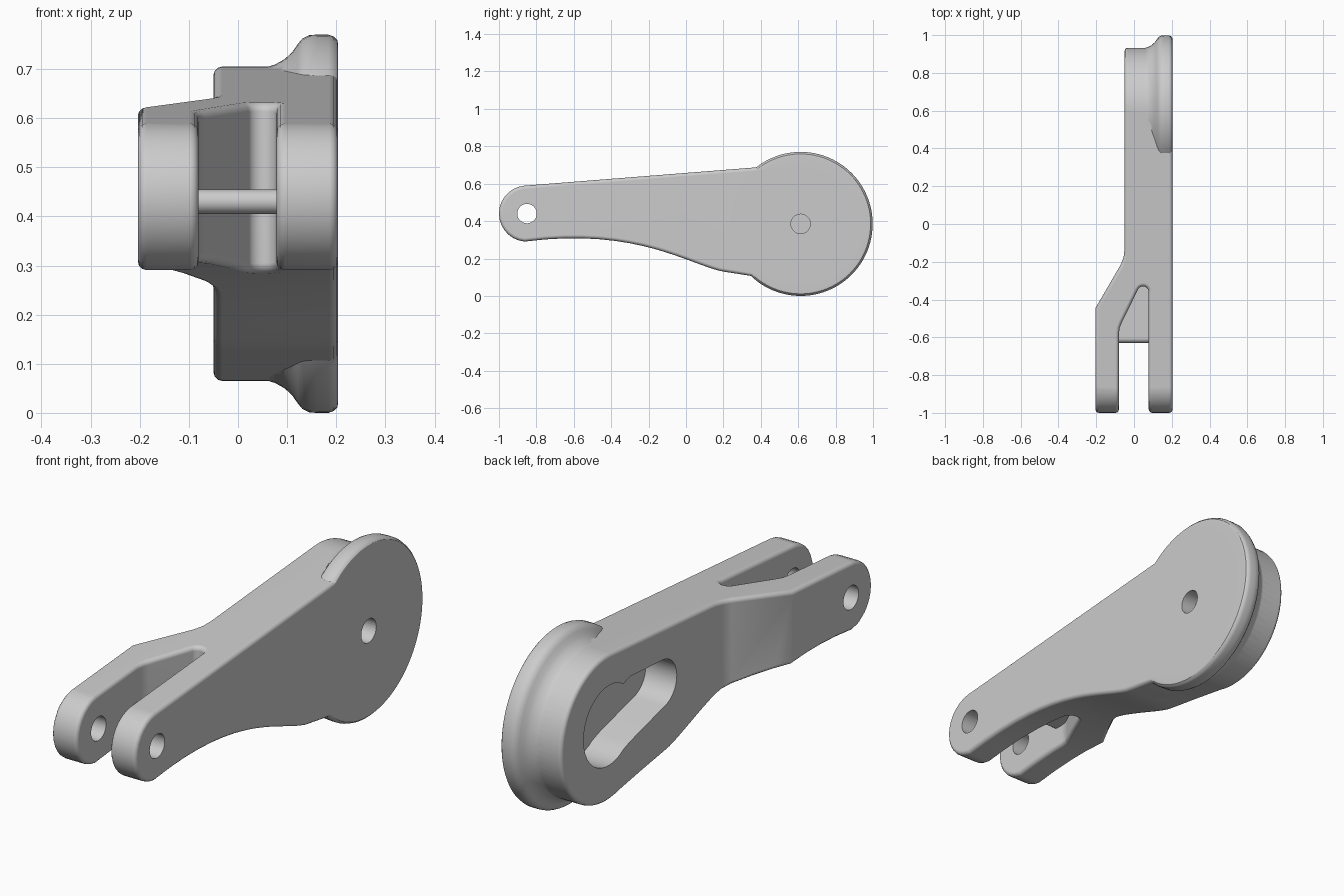
import bpy, bmesh, math
from mathutils import Vector, Matrix

cube = bpy.data.objects.get("Cube")
if cube:
    bpy.data.objects.remove(cube)

grey = bpy.data.materials.new("plain grey")
grey.use_nodes = True
GREY = (0.6, 0.6, 0.6, 1)
grey.diffuse_color = GREY
grey.node_tree.nodes["Principled BSDF"].inputs["Base Color"].default_value = GREY

PIVOT = (0.613, 0.385)   # y, z of the disc centre
PIN = (-0.85, 0.44)      # y, z of the fork eye


def arc(centre, r, start, end, n):
    """Points on an arc, angles in degrees."""
    angles = [math.radians(start + (end - start) * i / n) for i in range(n + 1)]
    return [(centre[0] + r * math.cos(a), centre[1] + r * math.sin(a)) for a in angles]


def bezier(p0, p1, p2, p3, n):
    """Inner points of a cubic curve."""
    out = []
    for i in range(1, n):
        t = i / n
        s = 1 - t
        out.append(tuple(s**3 * a + 3 * s * s * t * b + 3 * s * t * t * c + t**3 * d
                         for a, b, c, d in zip(p0, p1, p2, p3)))
    return out


def prism(name, points, axis, low, high):
    """Extrude a profile along x (points are y, z) or z (points are x, y)."""
    bm = bmesh.new()
    place = (lambda p: (low, *p)) if axis == "x" else (lambda p: (*p, low))
    face = bm.faces.new([bm.verts.new(place(p)) for p in points])
    new = bmesh.ops.extrude_face_region(bm, geom=[face])["geom"]
    move = Vector((high - low, 0, 0)) if axis == "x" else Vector((0, 0, high - low))
    bmesh.ops.translate(bm, verts=[v for v in new if isinstance(v, bmesh.types.BMVert)], vec=move)
    return finish(name, bm)


def lathe(name, profile, steps):
    """Spin (x, radius) points round the disc axis."""
    bm = bmesh.new()
    verts = [bm.verts.new((x, 0, r)) for x, r in profile]
    edges = [bm.edges.new(pair) for pair in zip(verts, verts[1:])]
    bmesh.ops.spin(bm, geom=verts + edges, cent=(0, 0, 0), axis=(1, 0, 0),
                   angle=math.tau, steps=steps)
    bmesh.ops.remove_doubles(bm, verts=bm.verts, dist=1e-5)
    bmesh.ops.translate(bm, verts=bm.verts, vec=(0, *PIVOT))
    return finish(name, bm)


def finish(name, bm):
    bmesh.ops.recalc_face_normals(bm, faces=bm.faces)
    mesh = bpy.data.meshes.new(name)
    bm.to_mesh(mesh)
    bm.free()
    mesh.materials.append(grey)
    ob = bpy.data.objects.new(name, mesh)
    bpy.context.collection.objects.link(ob)
    return ob


def bake(ob):
    """Turn the modifiers into plain mesh."""
    bpy.context.view_layer.update()
    done = ob.evaluated_get(bpy.context.evaluated_depsgraph_get())
    mesh = bpy.data.meshes.new_from_object(done)
    ob.modifiers.clear()
    ob.data = mesh


def combine(ob, other, operation):
    mod = ob.modifiers.new(operation, "BOOLEAN")
    mod.operation, mod.solver, mod.object = operation, "EXACT", other
    bake(ob)
    bpy.data.objects.remove(other)


# Arm seen from the side: fork eye, curved underside, round tail
tip, tail = arc(PIN, 0.15, 95, 265, 14), arc(PIVOT, 0.32, -105, 95, 40)
side = tip + bezier(tip[-1], (-0.25, 0.37), (0.02, 0.16), (0.22, 0.125), 16)
side += [(0.22, 0.127), (0.36, 0.105)] + tail
arm = prism("lever_arm", side, "x", -0.204, 0.204)

# Arm seen from above: straight plate, offset prong and rounded fork gap
plan = [(0.204, -1.2), (0.204, 1.2), (-0.05, 1.2), (-0.05, -0.13),
        (-0.055, -0.175), (-0.07, -0.215), (-0.204, -0.445), (-0.204, -1.2),
        (-0.08, -1.2), (-0.08, -0.58), (-0.076, -0.55), (-0.066, -0.525)]
plan += arc((0.048, -0.36), 0.03, 150, 0, 8) + [(0.078, -1.2)]
cutter = prism("plan_cutter", plan, "z", -0.2, 1.2)
combine(arm, cutter, "INTERSECT")

# Soften the outer edges
bevel = arm.modifiers.new("soft_edges", "BEVEL")
bevel.width, bevel.segments = 0.018, 3
bevel.limit_method, bevel.angle_limit = "ANGLE", math.radians(50)
bevel.use_clamp_overlap = False
bake(arm)

# Round flange with a flared neck
flange = [(0.03, 0), (0.03, 0.31), (0.055, 0.318), (0.075, 0.324), (0.095, 0.335),
          (0.11, 0.349), (0.122, 0.366), (0.131, 0.377), (0.145, 0.384),
          (0.16, 0.385), (0.184, 0.385), (0.195, 0.381), (0.202, 0.374),
          (0.204, 0.365), (0.204, 0)]
combine(arm, lathe("flange", flange, 96), "UNION")

# Thin web between the prongs, with a rounded front
web = arc((-0.605, 0.43), 0.025, 90, 270, 8) + [(-0.3, 0.405), (-0.3, 0.455)]
combine(arm, prism("fork_web", web, "x", -0.1, 0.1), "UNION")

# Tapered pocket in the back of the tail, with a wider round end
pocket = arc((0.24, 0.435), 0.105, 94, 262, 14) + [(0.46, 0.268)]
pocket += arc((0.605, 0.395), 0.175, -125, 125, 24) + [(0.46, 0.553)]
combine(arm, prism("pocket_cutter", pocket, "x", -0.3, 0.1), "DIFFERENCE")

# Pin holes through the fork and a blind hole in the disc
for centre, radius, low in ((PIN, 0.052, -0.3), (PIVOT, 0.052, 0.135)):
    ring = arc(centre, radius, 0, 360, 28)[:-1]
    combine(arm, prism("hole_cutter", ring, "x", low, 0.3), "DIFFERENCE")

# Smooth shading that keeps hard edges and flat faces
bpy.ops.object.select_all(action="DESELECT")
arm.select_set(True)
bpy.context.view_layer.objects.active = arm
bpy.ops.object.shade_smooth_by_angle(angle=math.radians(32))
weighted = arm.modifiers.new("flat_faces", "WEIGHTED_NORMAL")
weighted.keep_sharp = True
